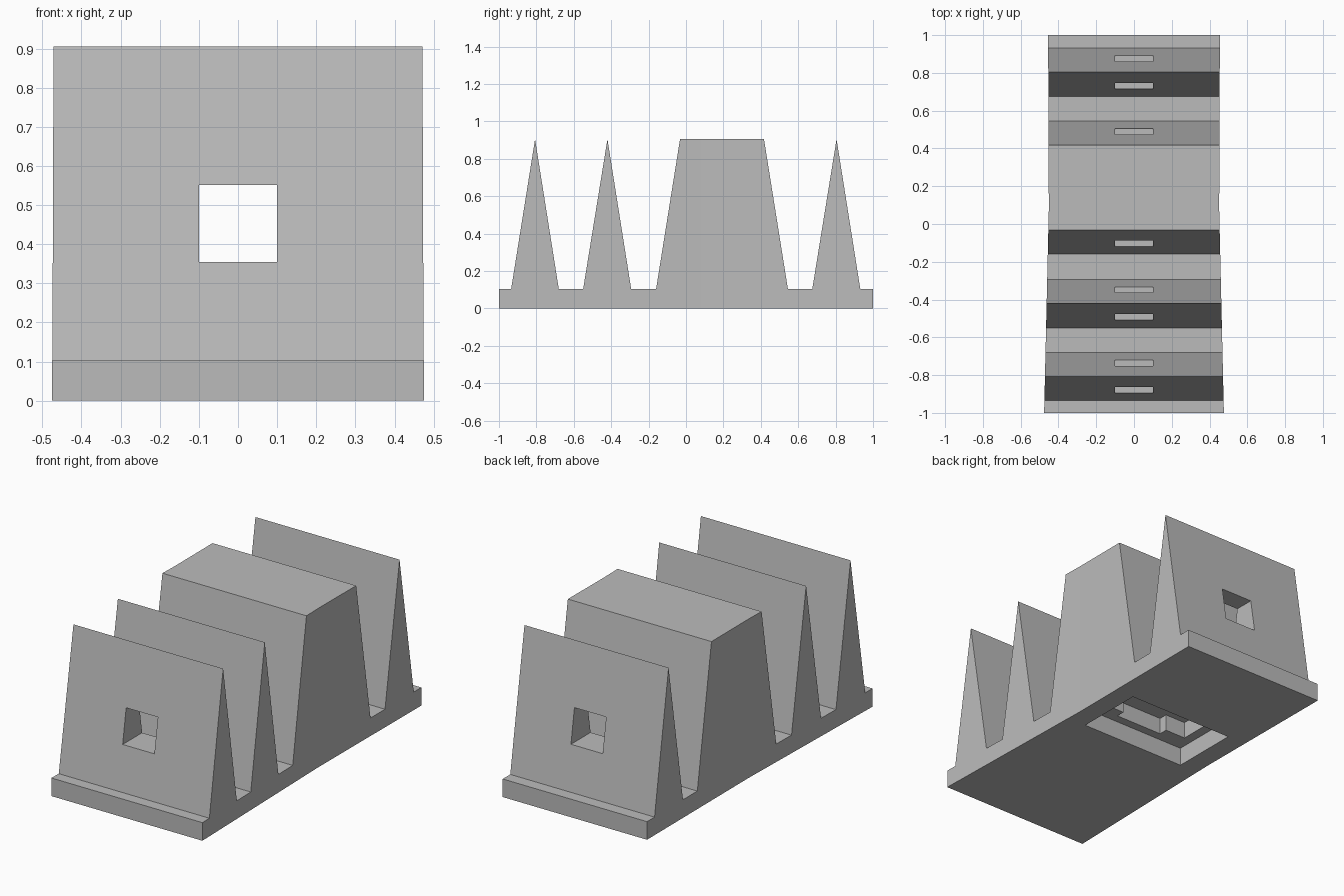
import bpy, bmesh
from mathutils import Vector

cube = bpy.data.objects.get("Cube")
if cube:
    bpy.data.objects.remove(cube, do_unlink=True)

grey = bpy.data.materials.new("plain_grey")
grey.use_nodes = True
colour = (0.5, 0.5, 0.5, 1)
grey.diffuse_color = colour
grey.node_tree.nodes["Principled BSDF"].inputs["Base Color"].default_value = colour


def add_object(name, bm):
    bmesh.ops.recalc_face_normals(bm, faces=bm.faces)
    mesh = bpy.data.meshes.new(name)
    bm.to_mesh(mesh)
    bm.free()
    mesh.materials.append(grey)
    obj = bpy.data.objects.new(name, mesh)
    bpy.context.collection.objects.link(obj)
    return obj


def prism(points, offset):
    """Extrude a planar outline along an offset."""
    bm = bmesh.new()
    face = bm.faces.new([bm.verts.new(p) for p in points])
    result = bmesh.ops.extrude_face_region(bm, geom=[face], use_keep_orig=True)
    moved = [v for v in result["geom"] if isinstance(v, bmesh.types.BMVert)]
    bmesh.ops.translate(bm, verts=moved, vec=offset)
    return bm


# Ridged body: (start, peak start, peak end, end) of each ridge along y
BASE, TOP, HALF = 0.103, 0.905, 0.476
ridges = [(-0.935, -0.807, -0.807, -0.68), (-0.55, -0.42, -0.42, -0.293),
          (-0.16, -0.032, 0.417, 0.545), (0.675, 0.805, 0.805, 0.932)]
outline = [(-1, 0), (-1, BASE)]
for start, peak_a, peak_b, end in ridges:
    outline += [(start, BASE), (peak_a, TOP)]
    if peak_b > peak_a:
        outline.append((peak_b, TOP))
    outline.append((end, BASE))
outline += [(1, BASE), (1, 0)]
bm = prism([(-HALF, y, z) for y, z in outline], Vector((2 * HALF, 0, 0)))

# Slight waist in the long sides
WAIST = 0.08
bmesh.ops.bisect_plane(bm, geom=bm.verts[:] + bm.edges[:] + bm.faces[:],
                       plane_co=(0, WAIST, 0), plane_no=(0, 1, 0))
for v in bm.verts:
    d = v.co.y - WAIST
    half = 0.451 + (d * 0.004 if d > 0 else -d * 0.023)
    v.co.x = half if v.co.x > 0 else -half
body = add_object("ridged_body", bm)


def cut(name, points, offset):
    cutter = add_object(name, prism(points, Vector(offset)))
    cutter.hide_render = True
    cutter.hide_set(True)
    cutter.display_type = 'WIRE'
    mod = body.modifiers.new(name, 'BOOLEAN')
    mod.operation = 'DIFFERENCE'
    mod.solver = 'EXACT'
    mod.object = cutter


def rectangle(x, y0, y1, z):
    return [(-x, y0, z), (x, y0, z), (x, y1, z), (-x, y1, z)]


# Square tunnel through every ridge
cut("tunnel_cutter", [(-0.1, -1.2, 0.354), (0.1, -1.2, 0.354),
                      (0.1, -1.2, 0.551), (-0.1, -1.2, 0.551)], (0, 2.4, 0))

# Stepped recess under the wide ridge
cut("recess_cutter", rectangle(0.335, -0.01, 0.39, -0.1), (0, 0, 0.205))
cut("inner_recess_cutter", rectangle(0.28, 0.09, 0.29, -0.1), (0, 0, 0.3))
cut("inner_recess_step_cutter", rectangle(0.15, 0.04, 0.34, -0.1), (0, 0, 0.3))
